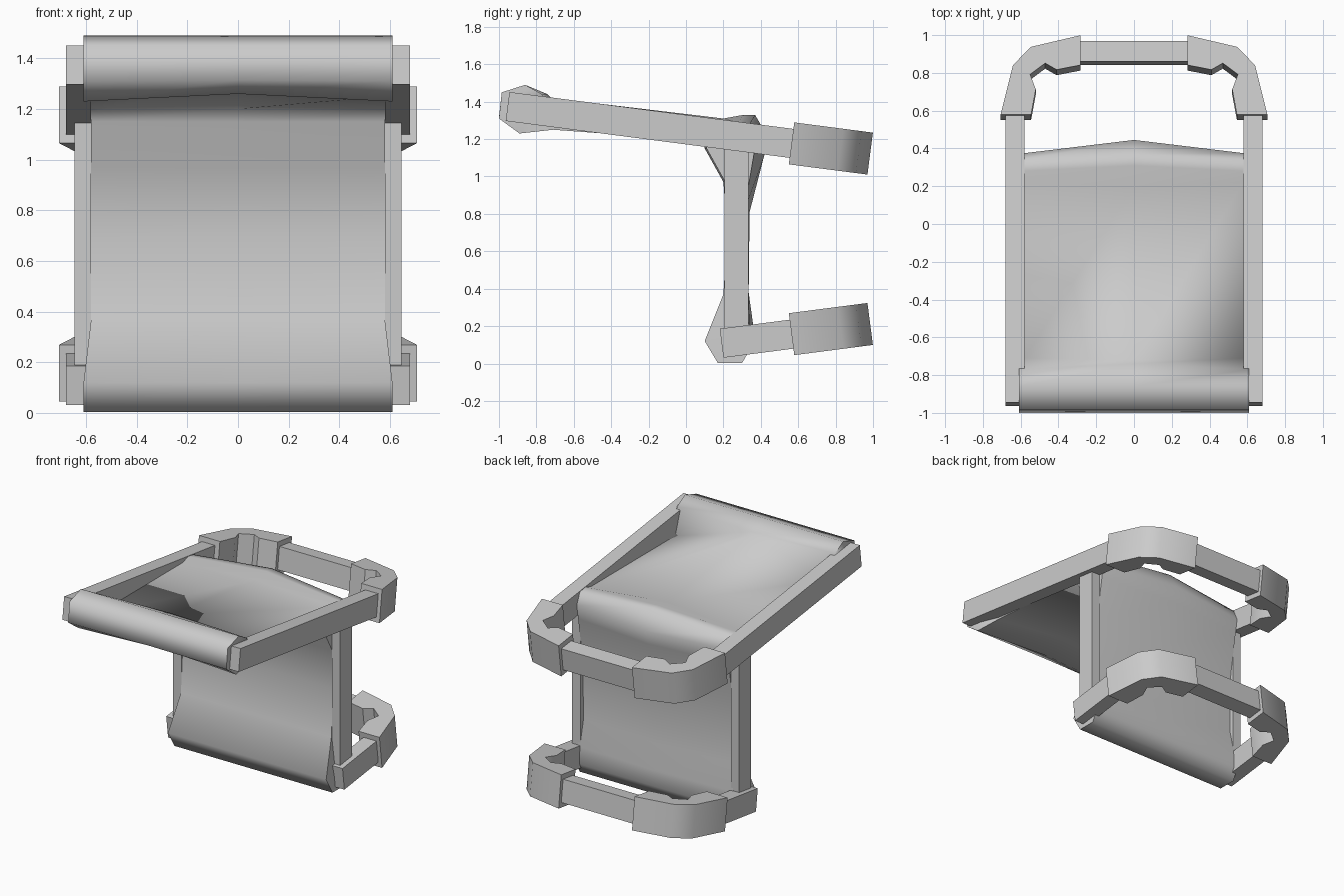
import bpy, bmesh
from math import radians
from mathutils import Matrix

if "Cube" in bpy.data.objects:
    bpy.data.objects.remove(bpy.data.objects["Cube"])


def finish(name, bm, matrix=None, smooth=40):
    bmesh.ops.recalc_face_normals(bm, faces=bm.faces)
    mesh = bpy.data.meshes.new(name)
    if matrix:
        bm.transform(matrix)
    bm.to_mesh(mesh)
    bm.free()
    mesh.shade_smooth()
    mesh.set_sharp_from_angle(angle=radians(smooth))
    obj = bpy.data.objects.new(name, mesh)
    bpy.context.collection.objects.link(obj)
    return obj


def box(name, lo, hi, matrix=None):
    bm = bmesh.new()
    bmesh.ops.create_cube(bm, size=1)
    for v in bm.verts:
        v.co = [(a + b) / 2 + c * (b - a) for a, b, c in zip(lo, hi, v.co)]
    return finish(name, bm, matrix)


def prism(name, outline, h, matrix):
    bm = bmesh.new()
    face = bm.faces.new([bm.verts.new((x, y, -h)) for x, y in outline])
    top = bmesh.ops.extrude_face_region(bm, geom=[face])["geom"]
    bmesh.ops.translate(bm, vec=(0, 0, 2 * h),
                        verts=[v for v in top if isinstance(v, bmesh.types.BMVert)])
    if len(bm.faces) == len(outline) + 1:
        bm.faces.new([bm.verts[i] for i in range(len(outline))])
    return finish(name, bm, matrix)


# Corner bracket outline, seen from above in frame coordinates
CORNER = [(.706, -.21), (.641, .054), (.546, .152), (.283, .214), (.283, .055),
          (.41, .03), (.47, .065), (.55, .005), (.52, -.075), (.545, -.21)]


# Tilted U-shaped frame: two rails, two corner brackets, back bar
def frame(name, y, z, tilt, rail_start):
    m = Matrix.Translation((0, y, z)) @ Matrix.Rotation(radians(tilt), 4, 'X')
    for s, side in ((1, "right"), (-1, "left")):
        xs = sorted((s * .58, s * .68))
        box(f"{name}_rail_{side}", (xs[0], rail_start, -.078), (xs[1], -.2, .078), m)
        prism(f"{name}_corner_{side}", [(s * px, py) for px, py in CORNER], .113, m)
    box(f"{name}_back_bar", (-.29, .079, -.078), (.29, .189, .078), m)


frame("upper_frame", .7725, 1.15, -7.4, -1.741)
frame("lower_frame", .7725, .184, 7.4, -.587)

# Upright posts joining the frames
for s, side in ((1, "right"), (-1, "left")):
    xs = sorted((s * .58, s * .645))
    box(f"post_{side}", (xs[0], .205, .16), (xs[1], .335, 1.16))

# Fabric sling: half width, then (y, z) at the side edge and at the centre
SLING = [
    (.61, -.89, 1.23, -.89, 1.26), (.61, -1.0, 1.31, -1.0, 1.315),
    (.61, -.985, 1.45, -.985, 1.45), (.61, -.86, 1.49, -.86, 1.49),
    (.61, -.77, 1.44, -.74, 1.44),
    (.58, -.71, 1.27, -.72, 1.42), (.58, .22, 1.27, .20, 1.31),
    (.58, .28, 1.29, .31, 1.33), (.58, .34, 1.28, .37, 1.328),
    (.58, .375, 1.20, .445, 1.20), (.58, .36, 1.10, .415, 1.10),
    (.58, .31, .81, .34, .81), (.58, .30, .38, .335, .38),
    (.60, .34, .20, .36, .20), (.61, .345, .08, .345, .08),
    (.61, .30, .003, .30, .003), (.61, .17, .003, .17, .003),
    (.61, .10, .12, .10, .12), (.58, .20, .37, .20, .37),
    (.58, .22, .70, .23, .70), (.58, .21, .97, .20, .97),
    (.58, .11, 1.15, .10, 1.15), (.58, .10, 1.19, .10, 1.20),
    (.58, -.71, 1.25, -.71, 1.31),
]
# Convex pieces that close each end of the sling
CAPS = [(0, 1, 2, 3, 4), (0, 4, 5, 23), (23, 5, 6, 22), (22, 6, 7, 8, 9, 10, 21),
        (21, 10, 20), (20, 10, 11, 19), (19, 11, 12, 18), (18, 12, 13, 17),
        (13, 14, 15, 16, 17)]
bm = bmesh.new()
rings = [[bm.verts.new((s * w, *((ey, ez) if s else (cy, cz))))
          for w, ey, ez, cy, cz in SLING] for s in (-1, 0, 1)]
for a, b in zip(rings, rings[1:]):
    for i in range(len(SLING)):
        j = (i + 1) % len(SLING)
        bm.faces.new((a[i], a[j], b[j], b[i]))
for ring in (rings[0], rings[2]):
    for piece in CAPS:
        bm.faces.new([ring[i] for i in piece])
finish("sling_seat", bm, smooth=80)
